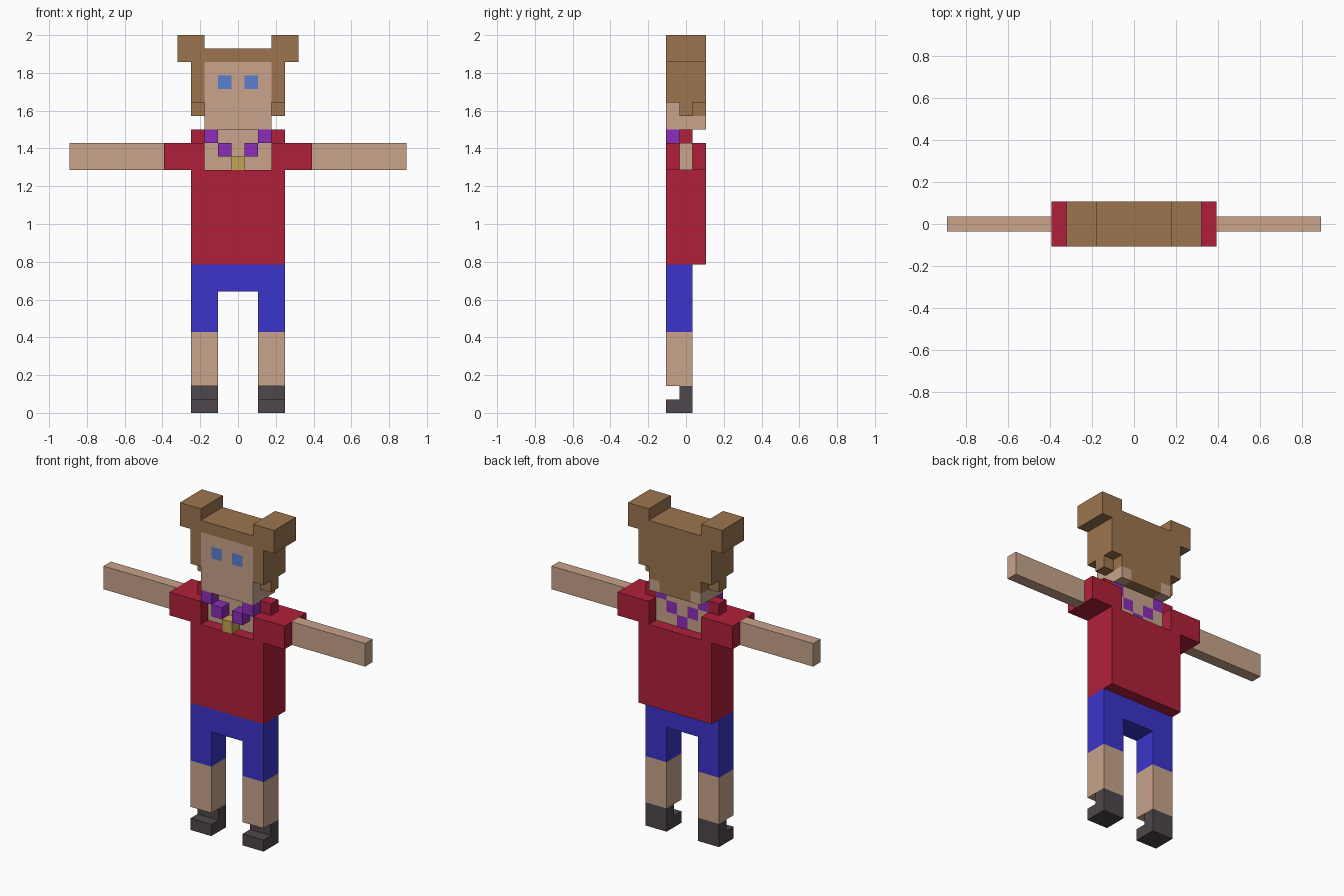
import bpy, bmesh

if "Cube" in bpy.data.objects:
    bpy.data.objects.remove(bpy.data.objects["Cube"], do_unlink=True)

U = 1 / 14  # one block; the figure is 28 blocks tall


def material(name, hex_colour):
    def linear(c):
        return c / 12.92 if c <= 0.04045 else ((c + 0.055) / 1.055) ** 2.4
    rgba = [linear(v / 255) for v in bytes.fromhex(hex_colour)] + [1.0]
    mat = bpy.data.materials.new(name)
    mat.use_nodes = True
    mat.diffuse_color = rgba
    bsdf = next(n for n in mat.node_tree.nodes if n.type == 'BSDF_PRINCIPLED')
    bsdf.inputs["Base Color"].default_value = rgba
    bsdf.inputs["Roughness"].default_value = 0.9
    return mat


skin = material("skin", "C8A48B")
hair = material("brown hair", "9C754E")
red = material("red shirt", "B0203A")
blue = material("blue shorts", "3B34CA")
dark = material("dark shoe", "4E464B")
purple = material("purple bead", "8C2DB9")
gold = material("gold pendant", "C2A552")
eye_blue = material("eye blue", "5B7FD0")


def box(name, x, y, z, mat, accent=None, rule=None):
    """Box spanning block ranges; with a rule, it is cut into blocks and
    the faces that satisfy the rule take the accent material."""
    spans = (x, y, z)
    bm = bmesh.new()
    bmesh.ops.create_cube(bm, size=1)
    for v in bm.verts:
        v.co = [(a + b) / 2 + c * (b - a) for (a, b), c in zip(spans, v.co)]
    if rule:
        for axis in (0, 2):
            a, b = spans[axis]
            for i in range(1, round(b - a)):
                point, normal = [0, 0, 0], [0, 0, 0]
                point[axis], normal[axis] = a + i, 1
                bmesh.ops.bisect_plane(bm, geom=bm.verts[:] + bm.edges[:] + bm.faces[:],
                                       plane_co=point, plane_no=normal)
        for f in bm.faces:
            f.material_index = int(rule(f.calc_center_median(), f.normal))
    bmesh.ops.recalc_face_normals(bm, faces=bm.faces)
    bmesh.ops.scale(bm, vec=(U, U, U), verts=bm.verts)
    mesh = bpy.data.meshes.new(name)
    bm.to_mesh(mesh)
    bm.free()
    mesh.materials.append(mat)
    if accent:
        mesh.materials.append(accent)
    ob = bpy.data.objects.new(name, mesh)
    bpy.context.collection.objects.link(ob)
    return ob


def pair(name, x, y, z, mat):
    box("left_" + name, x, y, z, mat)
    box("right_" + name, (-x[1], -x[0]), y, z, mat)


FULL, MID, LEG = (-1.5, 1.5), (-0.5, 0.5), (-1.5, 0.5)
FRONT, BACK = (-1.5, -0.5), (0.5, 1.5)

# Legs and shorts
pair("shoe_sole", (1.5, 3.5), LEG, (0, 1), dark)
pair("shoe_heel", (1.5, 3.5), MID, (1, 2), dark)
pair("shin", (1.5, 3.5), LEG, (2, 6), skin)
pair("shorts_leg", (1.5, 3.5), LEG, (6, 9), blue)
box("shorts_hips", (-3.5, 3.5), LEG, (9, 11), blue)

# Shirt and arms
box("shirt_body", (-3.5, 3.5), FULL, (11, 18), red)
pair("sleeve", (2.5, 5.5), FULL, (18, 20), red)
pair("shirt_strap", (2.5, 3.5), MID, (20, 21), red)
pair("arm", (5.5, 12.5), MID, (18, 20), skin)

# Neck with the necklace forming a V on it
box("neck", (-2.5, 2.5), MID, (18, 21), skin, purple,
    lambda c, n: abs(n.y) > 0.5 and abs(abs(c.x) - (c.z - 18.5)) < 0.1)
pair("lower_bead", (0.5, 1.5), FRONT, (19, 20), purple)
pair("upper_bead", (1.5, 2.5), FRONT, (20, 21), purple)
box("pendant", MID, FRONT, (18, 19), gold)

# Head with eyes
box("head", (-2.5, 2.5), LEG, (21, 26), skin, eye_blue,
    lambda c, n: n.y < -0.5 and abs(c.z - 24.5) < 0.1 and abs(abs(c.x) - 1) < 0.1)
pair("nape", (1.5, 2.5), BACK, (21, 22), skin)

# Hair
box("hair_top", (-2.5, 2.5), FULL, (26, 27), hair)
box("hair_back", (-2.5, 2.5), BACK, (22, 26), hair)
box("hair_back_tip", (-1.5, 1.5), BACK, (21, 22), hair)
pair("hair_side", (2.5, 3.5), FULL, (23, 26), hair)
pair("hair_side_tip", (2.5, 3.5), MID, (22, 23), hair)
pair("hair_bun", (2.5, 4.5), FULL, (26, 28), hair)
